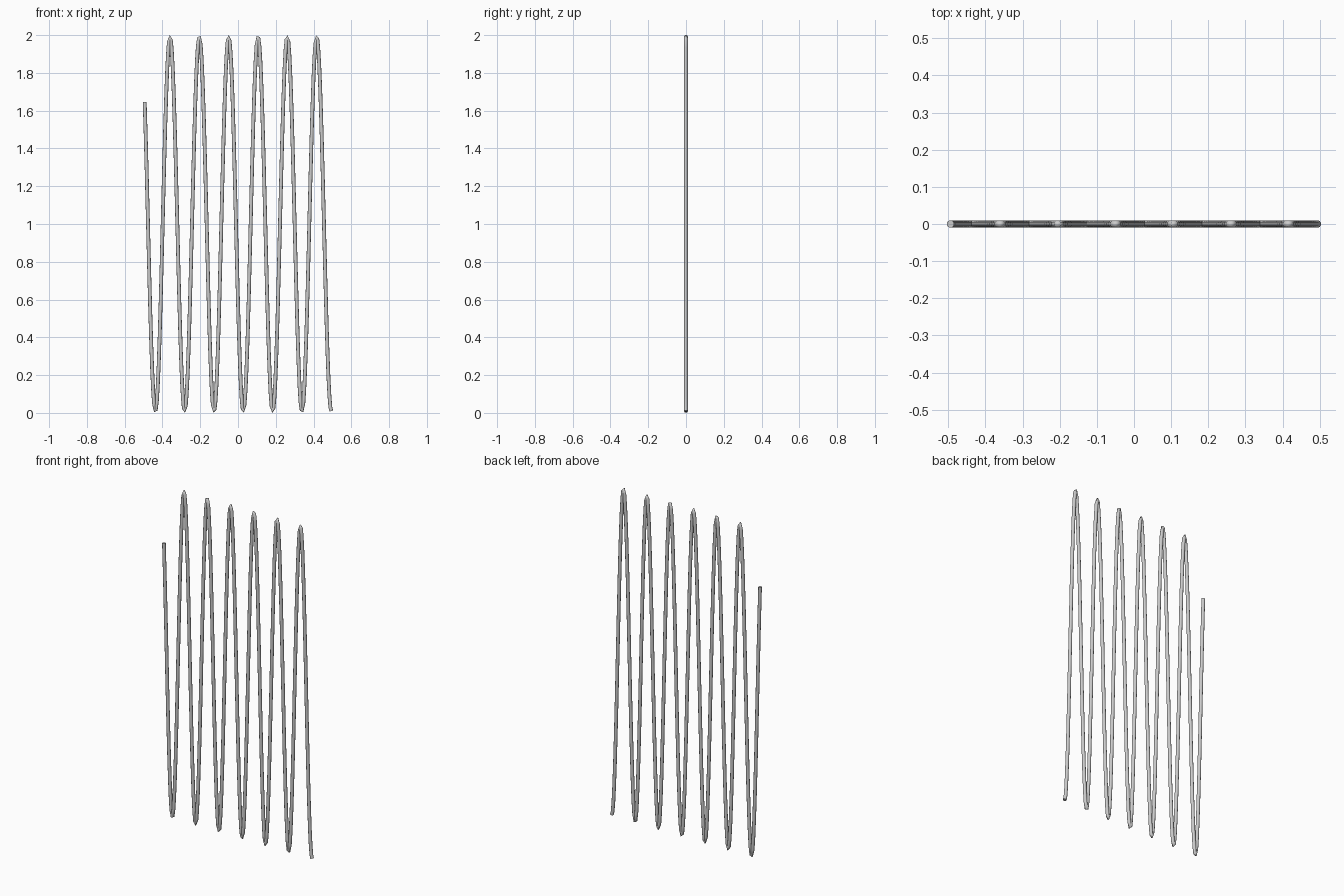
import bpy, math

if "Cube" in bpy.data.objects:
    bpy.data.objects.remove(bpy.data.objects["Cube"])

RADIUS = 0.01        # wire thickness
HALF_WIDTH = 0.494   # centreline half width
SWEEP = 39.98        # total phase in radians
STEPS = 200

# Sine path in the XZ plane, ending in a trough on the right
curve = bpy.data.curves.new("wave_wire", 'CURVE')
curve.dimensions = '3D'
curve.bevel_depth = RADIUS
curve.bevel_resolution = 4
curve.use_fill_caps = True
spline = curve.splines.new('POLY')
spline.points.add(STEPS)
for i, p in enumerate(spline.points):
    s = i / STEPS
    x = HALF_WIDTH * (2 * s - 1)
    z = 1 - (1 - RADIUS) * math.cos(SWEEP * (1 - s))
    p.co = (x, 0, z, 1)
spline.use_smooth = True

wire = bpy.data.objects.new("wave_wire", curve)
bpy.context.collection.objects.link(wire)

# Turn the swept wire into a mesh, smooth all along with flat end caps
bpy.context.view_layer.objects.active = wire
wire.select_set(True)
bpy.ops.object.convert(target='MESH')
for face in bpy.context.object.data.polygons:
    face.use_smooth = len(face.vertices) <= 4
